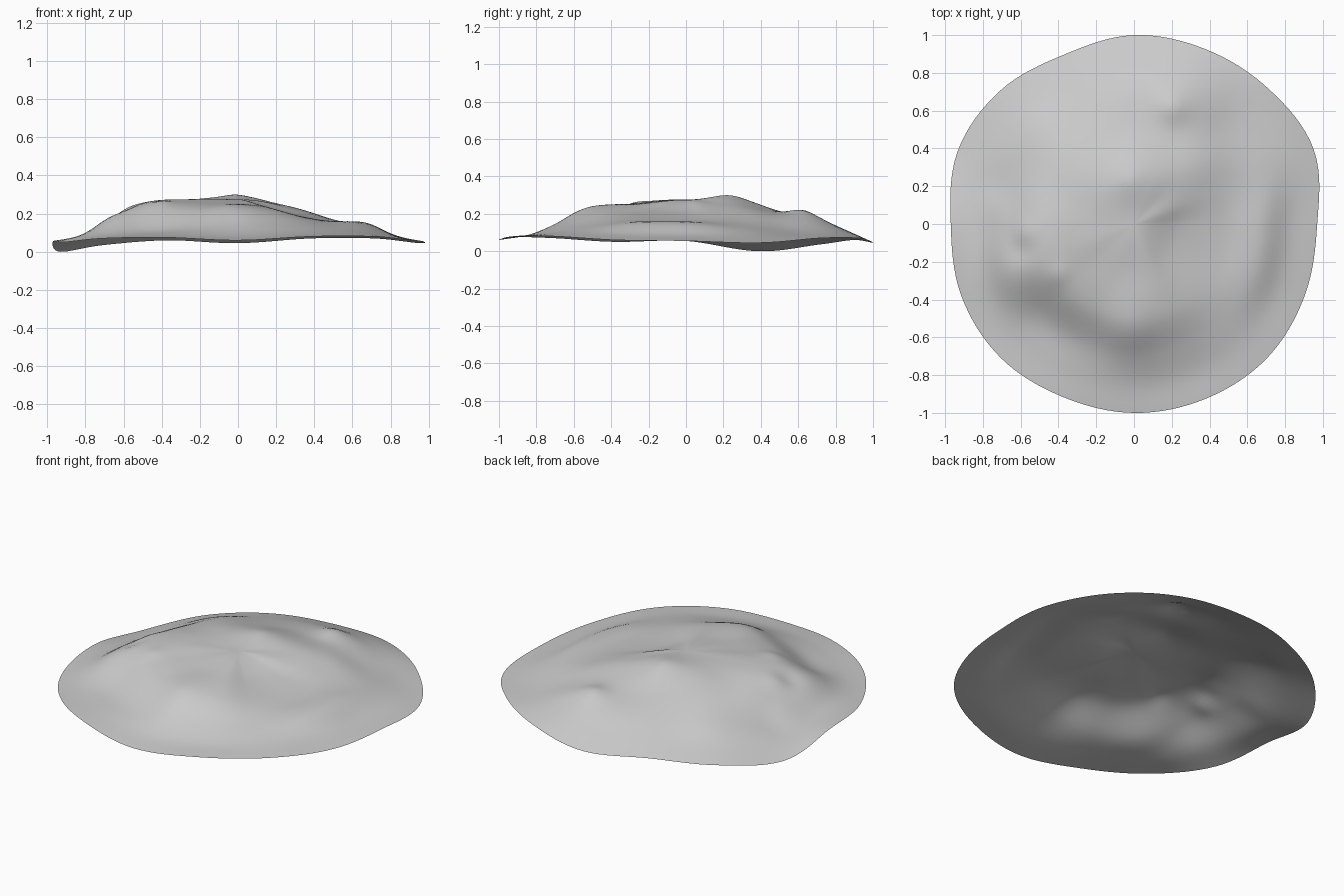
import bpy, bmesh, math

cube = bpy.data.objects.get("Cube")
if cube:
    bpy.data.objects.remove(cube, do_unlink=True)

# Profiles by direction, counter-clockwise from +x in equal steps.
# Each one: outline radius, then heights at the ring fractions (hundredths).
FRACTIONS = (0, .25, .5, .7, .85, 1)
PEAK = 27.5
PROFILES = [
    (97, 22, 16.5, 15, 8.5, 5.5), (103, 24.5, 17.5, 13, 8.5, 4.5),
    (101, 26, 21, 13.5, 9.5, 7), (100, 28, 21.5, 19, 13, 7),
    (100, 29, 21.5, 17, 11, 4.5), (97, 28.5, 22, 16, 11, 6),
    (100, 28, 23, 16, 9, 3.5), (101, 27.5, 23, 13, 6, 0),
    (97, 27.5, 25.5, 16, 8, 5.5), (99, 27.5, 26, 19, 10, 5),
    (100, 26.5, 23.5, 12, 8.5, 7), (99, 26, 22.5, 12.5, 9, 7.5),
    (100, 25.5, 23.5, 14, 8.5, 6), (100, 25, 21.5, 14, 9.5, 8),
    (100, 22, 18, 13.5, 10, 8), (98, 21, 16.5, 15, 9, 6)]

# Small knobs and dents: x, y, width, height
BUMPS = [(.2, .62, .08, .022), (-.58, -.04, .07, .012), (-.6, -.14, .06, -.012),
         (-.4, -.27, .06, .01), (-.03, .23, .08, .008), (.28, .08, .12, -.01),
         (-.02, -.6, .12, .012), (-.72, .2, .1, -.012)]


def spline(a, b, c, d, t):
    """Smooth curve from b to c."""
    return b + t / 2 * (c - a + t * (2*a - 5*b + 4*c - d + t * (3*(b - c) + d - a)))


def around(column, turn):
    """Blend one profile value smoothly round the outline."""
    n = len(PROFILES)
    i = int(turn * n)
    vals = [PROFILES[(i + k) % n][column] for k in (-1, 0, 1, 2)]
    return spline(*vals, turn * n - i) / 100


def along(heights, f):
    """Height at fraction f from the middle to the rim."""
    i = max(k for k in range(len(FRACTIONS) - 1) if FRACTIONS[k] <= f)
    x0, x1 = FRACTIONS[i], FRACTIONS[i + 1]
    slopes = []
    for k in (i, i + 1):
        a, b = max(k - 1, 0), min(k + 1, len(FRACTIONS) - 1)
        slopes.append(0 if k == 0 else
                      (heights[b] - heights[a]) / (FRACTIONS[b] - FRACTIONS[a]))
    h, t = x1 - x0, (f - x0) / (x1 - x0)
    s = t * t * (3 - 2 * t)
    return (heights[i] * (1 - s) + heights[i + 1] * s
            + h * t * (1 - t) * (slopes[0] * (1 - t) - slopes[1] * t))


def surface_point(turn, f):
    heights = [PEAK / 100] + [around(c, turn) for c in range(1, len(FRACTIONS))]
    r, angle = f * around(0, turn), turn * math.tau
    x, y, z = r * math.cos(angle), r * math.sin(angle), along(heights, f)
    for bx, by, width, height in BUMPS:
        z += height * math.exp(-((x - bx)**2 + (y - by)**2) / width**2)
    return x, y, max(z, 0)


# Open mound sheet: rings of quads closed by a fan in the middle
SEGMENTS, RINGS = 128, 40
bm = bmesh.new()
middle = bm.verts.new(surface_point(0, 0))
rings = [[bm.verts.new(surface_point(s / SEGMENTS, r / RINGS)) for s in range(SEGMENTS)]
         for r in range(1, RINGS + 1)]
for s in range(SEGMENTS):
    n = (s + 1) % SEGMENTS
    bm.faces.new((middle, rings[0][s], rings[0][n]))
    for inner, outer in zip(rings, rings[1:]):
        bm.faces.new((inner[s], outer[s], outer[n], inner[n]))
for face in bm.faces:
    face.smooth = True
mesh = bpy.data.meshes.new("rock_mound")
bm.to_mesh(mesh)
bm.free()
mound = bpy.data.objects.new("rock_mound", mesh)
bpy.context.collection.objects.link(mound)

# Plain stone grey
stone = bpy.data.materials.new("stone_grey")
stone.use_nodes = True
grey = (.6, .6, .6, 1)
stone.diffuse_color = grey
stone.node_tree.nodes["Principled BSDF"].inputs["Base Color"].default_value = grey
mesh.materials.append(stone)
